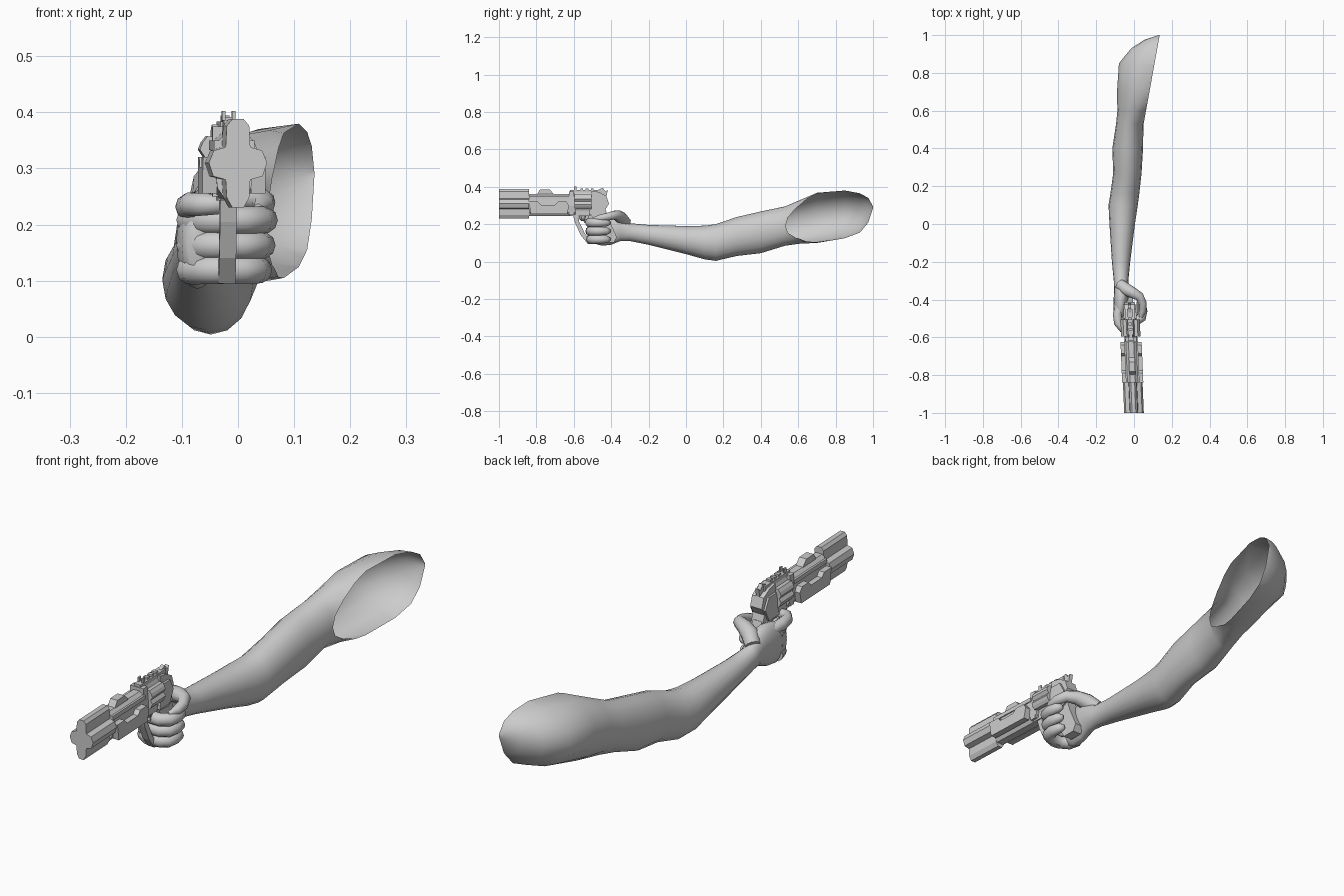
import bpy, bmesh, math
from mathutils import Vector


def finish(name, bm, angle=None):
    bmesh.ops.recalc_face_normals(bm, faces=bm.faces)
    me = bpy.data.meshes.new(name)
    bm.to_mesh(me)
    bm.free()
    ob = bpy.data.objects.new(name, me)
    bpy.context.collection.objects.link(ob)
    if angle:
        bpy.ops.object.select_all(action='DESELECT')
        ob.select_set(True)
        bpy.context.view_layer.objects.active = ob
        bpy.ops.object.shade_smooth_by_angle(angle=math.radians(angle))
    return ob


def loft(rings, cap_start=True, cap_end=True):
    bm = bmesh.new()
    vs = [[bm.verts.new(p) for p in r] for r in rings]
    n = len(vs[0])
    for a, b in zip(vs, vs[1:]):
        for i in range(n):
            bm.faces.new((a[i], a[(i + 1) % n], b[(i + 1) % n], b[i]))
    if cap_start:
        bm.faces.new(vs[0])
    if cap_end:
        bm.faces.new(vs[-1])
    return bm


def gun(x, y, z):
    # the gun is yawed slightly, so its rear drifts toward -x
    return Vector((x - 0.0417 * (y + 1), y, z))


def slab(name, yz, hw, x=0.0):
    """Side profile extruded across x."""
    finish(name, loft([[gun(x + s * hw, y, z) for y, z in yz] for s in (-1, 1)]))


def prism(name, xz, y0, y1):
    """Cross-section extruded along the barrel."""
    finish(name, loft([[gun(x, y, z) for x, z in xz] for y in (y0, y1)]))


def mirrored(half):
    return half + [(-x, z) for x, z in reversed(half)]


def box(name, y0, y1, z0, z1, hw, x=0.0):
    slab(name, [(y0, z0), (y1, z0), (y1, z1), (y0, z1)], hw, x)


def finger(name, path, radii, sides=10):
    pts = [Vector(p) for p in path]
    rings = []
    for i, p in enumerate(pts):
        t = (pts[min(i + 1, len(pts) - 1)] - pts[max(i - 1, 0)]).normalized()
        side = t.cross(Vector((0, 0, 1))).normalized()
        up = side.cross(t)
        rings.append([p + radii[i] * (side * math.cos(a) + up * math.sin(a))
                      for a in (2 * math.pi * k / sides for k in range(sides))])
    finish(name, loft(rings), 70)


# Arm, wrist and palm: y, x min, x max, z min, z max
sections = [
    (-.515, -.090, -.055, .125, .215), (-.50, -.100, -.045, .10, .238),
    (-.45, -.110, -.035, .085, .255), (-.40, -.108, -.030, .09, .262),
    (-.35, -.105, -.022, .11, .25), (-.30, -.107, -.03, .11, .205),
    (-.20, -.117, -.020, .09, .196), (0, -.13, .005, .04, .19),
    (.10, -.135, .020, .012, .192), (.16, -.125, .028, .004, .2),
    (.27, -.11, .040, .03, .238), (.40, -.115, .048, .045, .268),
    (.53, -.095, .050, .085, .295), (.60, -.088, .095, .095, .325),
    (.70, -.09, .20, .10, .368), (.85, -.08, .30, .125, .38),
    (.93, -.015, .26, .155, .365), (.975, .055, .205, .21, .34),
    (1.0, .13, .14, .285, .295)]
rings = []
for y, x0, x1, z0, z1 in sections:
    rings.append([Vector(((x0 + x1) / 2 + (x1 - x0) / 2 * math.cos(a), y,
                          (z0 + z1) / 2 + (z1 - z0) / 2 * math.sin(a)))
                  for a in (2 * math.pi * k / 16 for k in range(16))])
bm = loft(rings)
# Slanted open cut at the shoulder
faces = [f for f in bm.faces if all(v.co.y > .525 for v in f.verts)]
geom = list({e for f in faces for e in f.edges} | {v for f in faces for v in f.verts}) + faces
bmesh.ops.bisect_plane(bm, geom=geom, plane_co=(.051, .53, 0),
                       plane_no=(.47, -.085, 0), clear_outer=True)
finish("arm", bm, 75)

# Three fingers curled round the grip
for i, (z, reach) in enumerate([(.208, .004), (.163, 0), (.119, -.006)]):
    finger("curled_finger_%d" % (i + 1),
           [(-.085, -.455, z), (-.075, -.49, z), (-.04, -.513, z), (.01, -.515 + i * .004, z),
            (.036 + reach, -.495, z), (.043 + reach, -.46, z), (.038 + reach, -.425, z),
            (.030 + reach, -.405, z)],
           [.026, .027, .026, .025, .025, .024, .021, .010])

# Index finger reaching the trigger
finger("index_finger",
       [(-.075, -.43, .222), (-.088, -.48, .232), (-.084, -.525, .236), (-.062, -.553, .236),
        (-.03, -.555, .236), (-.008, -.55, .236)],
       [.024, .024, .022, .021, .018, .009])

# Thumb over the back of the grip
finger("thumb",
       [(-.075, -.32, .205), (-.045, -.345, .232), (-.005, -.365, .247), (.03, -.385, .248),
        (.046, -.42, .24), (.046, -.46, .232), (.036, -.495, .228)],
       [.030, .034, .029, .024, .021, .019, .009])

# Muzzle block with four lobes
prism("muzzle_block", mirrored([(.01, .388), (.02, .376), (.022, .338), (.043, .332),
                                (.052, .31), (.044, .286), (.022, .28), (.02, .248),
                                (.01, .23)]), -1.0, -.84)
# Barrel and its lower rail
prism("barrel", mirrored([(.014, .362), (.03, .348), (.034, .30), (.03, .265), (.016, .245)]),
      -.84, -.59)
# Side panels with a notched top edge
for side, s in (("left", 1), ("right", -1)):
    slab("side_panel_" + side,
         [(-.84, .32), (-.79, .32), (-.775, .303), (-.70, .303), (-.685, .32), (-.64, .32),
          (-.625, .30), (-.635, .255), (-.83, .255)], .013, s * .043)
    box("barrel_rib_" + side, -.84, -.62, .333, .35, .005, s * .031)
    box("rear_sight_" + side, -.60, -.585, .38, .402, .003, s * .009)
    slab("frame_plate_" + side, [(-.50, .345), (-.45, .345), (-.425, .30), (-.45, .25),
                                 (-.52, .25)], .005, s * .029)
# Raised sight base
slab("sight_base", [(-.80, .355), (-.78, .386), (-.73, .386), (-.70, .355)], .016)

# Fluted cylinder
flutes = []
for k in range(24):
    r = .042 if k % 4 == 0 else .053
    a = 2 * math.pi * k / 24
    flutes.append((r * math.cos(a), .32 + r * math.sin(a)))
prism("cylinder", flutes, -.595, -.505)

# Frame round the cylinder
box("top_strap", -.62, -.45, .364, .384, .015)
box("lower_frame", -.62, -.44, .243, .272, .02)
box("front_frame", -.625, -.598, .25, .375, .03)
slab("rear_frame", [(-.505, .378), (-.465, .372), (-.425, .35), (-.412, .31), (-.43, .28),
                    (-.42, .25), (-.45, .235), (-.505, .24)], .026)
for k in range(3):
    box("strap_tooth_%d" % (k + 1), -.565 + k * .028, -.55 + k * .028, .38, .392, .01)
# Hammer
slab("hammer", [(-.475, .36), (-.468, .385), (-.445, .394), (-.43, .375), (-.418, .384),
                (-.425, .35), (-.45, .335)], .008)
# Grip
slab("grip", [(-.505, .255), (-.42, .255), (-.405, .21), (-.37, .13), (-.385, .102),
              (-.44, .10), (-.485, .18)], .02)
# Trigger and long guard lever
slab("trigger", [(-.535, .25), (-.518, .25), (-.525, .225), (-.538, .205), (-.545, .208)], .006)
slab("guard_lever", [(-.605, .25), (-.575, .25), (-.572, .215), (-.54, .148), (-.51, .112),
                     (-.50, .095), (-.525, .095), (-.562, .14), (-.592, .205)], .015)
